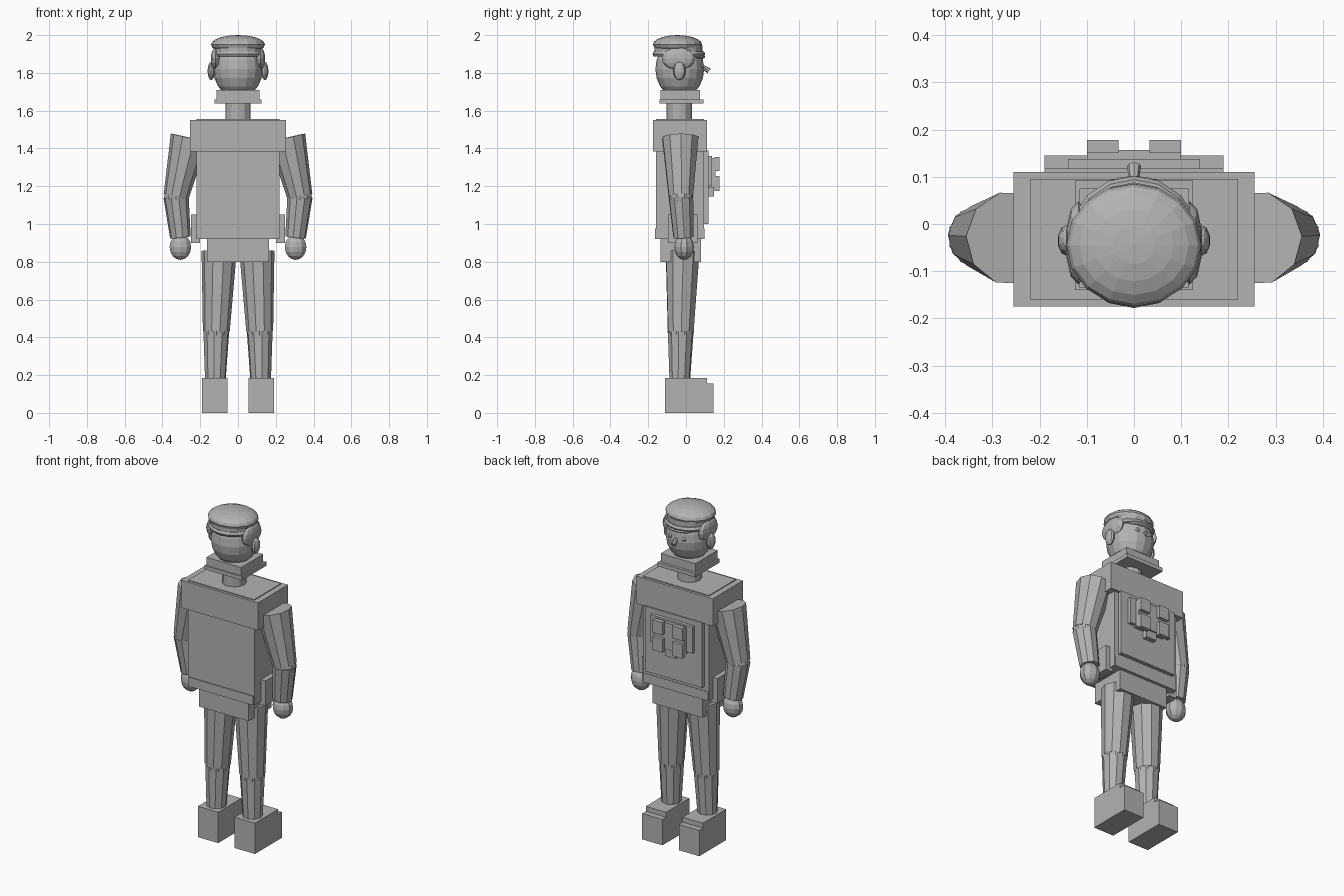
import bpy
from mathutils import Vector

cube = bpy.data.objects.get("Cube")
if cube:
    bpy.data.objects.remove(cube, do_unlink=True)

grey = bpy.data.materials.new("plain_grey")
grey.use_nodes = True
colour = (0.45, 0.45, 0.45, 1)
grey.diffuse_color = colour
grey.node_tree.nodes["Principled BSDF"].inputs["Base Color"].default_value = colour


def finish(name):
    ob = bpy.context.object
    ob.name = name
    ob.data.materials.append(grey)
    return ob


def box(name, x, y, z):
    """Box from its (min, max) range on each axis."""
    bpy.ops.mesh.primitive_cube_add(size=1, location=[sum(r) / 2 for r in (x, y, z)])
    ob = finish(name)
    ob.scale = [r[1] - r[0] for r in (x, y, z)]
    return ob


def limb(name, a, b, r1, r2, sides=10):
    """Tapered tube from point a to point b."""
    a, b = Vector(a), Vector(b)
    bpy.ops.mesh.primitive_cone_add(vertices=sides, radius1=r1, radius2=r2,
                                    depth=(b - a).length, location=(a + b) / 2)
    ob = finish(name)
    ob.rotation_euler = (b - a).to_track_quat('Z', 'Y').to_euler()
    return ob


def ball(name, centre, radii, segments=16, rings=10):
    bpy.ops.mesh.primitive_uv_sphere_add(segments=segments, ring_count=rings,
                                         radius=1, location=centre)
    ob = finish(name)
    ob.scale = radii
    return ob


# Torso, shoulders and hips
box("torso", (-.22, .22), (-.16, .095), (.92, 1.555))
box("shoulder_block", (-.255, .255), (-.175, .11), (1.385, 1.55))
box("hips", (-.165, .165), (-.135, .08), (.80, .94))
box("belt", (-.215, .215), (-.165, .098), (.92, .975))

# Layered chest panel with four raised pads
box("chest_plate", (-.19, .19), (.08, .118), (1.0, 1.39))
box("chest_panel", (-.14, .14), (.1, .138), (1.2, 1.36))
box("chest_inner_panel", (-.1, .1), (.1, .157), (1.19, 1.35))
box("chest_tab", (-.035, .035), (.1, .148), (1.145, 1.2))
for side in (-1, 1):
    x = sorted((side * .033, side * .1))
    box("upper_pad", x, (.15, .178), (1.28, 1.355))
    box("lower_pad", x, (.15, .178), (1.175, 1.255))

# Neck, collar and head
limb("neck", (0, -.035, 1.54), (0, -.035, 1.65), .067, .067, 12)
box("collar_rim", (-.125, .125), (-.14, .092), (1.637, 1.66))
box("collar", (-.115, .115), (-.135, .075), (1.655, 1.71))
ball("head", (0, -.033, 1.82), (.131, .129, .155))
ball("cap_dome", (0, -.045, 1.95), (.143, .13, .05))
limb("cap_crown", (0, -.04, 1.895), (0, -.04, 1.945), .128, .128, 16)

# Cap band
bpy.ops.mesh.primitive_torus_add(major_segments=16, minor_segments=6, major_radius=.124,
                                 minor_radius=.016, location=(0, -.038, 1.9))
finish("cap_band")
ball("cap_peak", (0, .05, 1.885), (.085, .052, .015))

# Face
limb("nose", (0, .08, 1.84), (0, .122, 1.81), .008, .015, 8)

for side, label in ((1, "left_"), (-1, "right_")):
    # Eyes, ears and side hair
    ball(label + "eye", (side * .045, .083, 1.84), (.013, .012, .013), 8, 6)
    ball(label + "ear", (side * .142, -.035, 1.81), (.02, .033, .048), 10, 8)
    ball(label + "side_hair", (side * .118, -.04, 1.875), (.027, .088, .06), 10, 8)

    # Arm
    shoulder = (side * .258, -.03, 1.457)
    elbow = (side * .328, -.027, 1.145)
    wrist = (side * .305, -.013, .93)
    limb(label + "upper_arm", shoulder, elbow, .1, .067)
    ball(label + "elbow", elbow, (.066, .066, .066), 10, 8)
    limb(label + "forearm", elbow, wrist, .067, .055)
    ball(label + "hand", (side * .305, -.01, .878), (.06, .052, .068), 10, 8)

    # Hip pouch
    box(label + "pouch", sorted((side * .2, side * .25)), (-.095, .06), (.9, 1.05))

    # Leg
    hip = (side * .1, -.018, .855)
    knee = (side * .115, -.028, .43)
    ankle = (side * .12, -.033, .17)
    limb(label + "thigh", hip, knee, .093, .071)
    ball(label + "knee", knee, (.07, .07, .07), 10, 8)
    limb(label + "shin", knee, ankle, .069, .055)

    # Shoe with raised ankle block
    x = sorted((side * .055, side * .19))
    box(label + "shoe", x, (-.11, .145), (0, .155))
    box(label + "shoe_top", x, (-.11, .11), (.15, .185))
